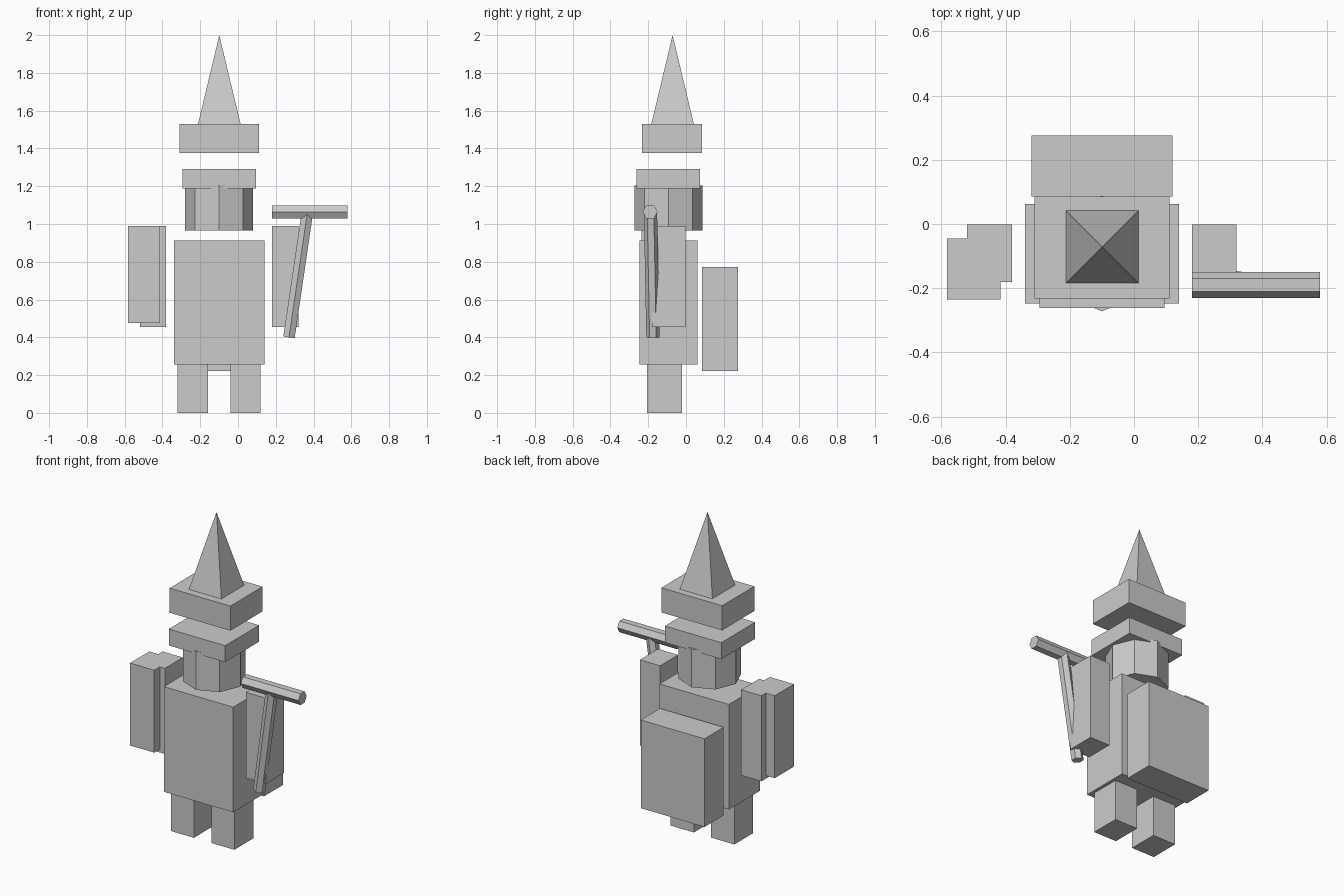
import bpy, bmesh, math
from mathutils import Vector

if "Cube" in bpy.data.objects:
    bpy.data.objects.remove(bpy.data.objects["Cube"])

grey = bpy.data.materials.new("plain grey")
grey.diffuse_color = (0.6, 0.6, 0.6, 1)
grey.use_nodes = True
grey.node_tree.nodes["Principled BSDF"].inputs["Base Color"].default_value = grey.diffuse_color


def finish(name, bm):
    bmesh.ops.recalc_face_normals(bm, faces=bm.faces)
    mesh = bpy.data.meshes.new(name)
    bm.to_mesh(mesh)
    bm.free()
    mesh.materials.append(grey)
    obj = bpy.data.objects.new(name, mesh)
    bpy.context.collection.objects.link(obj)
    return obj


def box(name, x, y, z):
    """Box from (min, max) ranges on each axis."""
    bm = bmesh.new()
    bmesh.ops.create_cube(bm, size=1)
    for v in bm.verts:
        v.co = [r[0] if c < 0 else r[1] for r, c in zip((x, y, z), v.co)]
    return finish(name, bm)


def prism(name, start, end, sides, r1, r2, turn=0.0):
    """Straight prism or cone between two points; turn rotates its cross-section."""
    start, end = Vector(start), Vector(end)
    axis = (end - start).normalized()
    # the first corner points toward -y, or -x for parts running along y
    u = Vector((0, -1, 0))
    u = (u - axis * u.dot(axis)).normalized()
    w = axis.cross(u)
    bm = bmesh.new()

    def ring(c, r):
        if r == 0:
            return [bm.verts.new(c)]
        angles = [turn + 2 * math.pi * i / sides for i in range(sides)]
        return [bm.verts.new(c + r * (u * math.cos(a) + w * math.sin(a))) for a in angles]

    low, high = ring(start, r1), ring(end, r2)
    bm.faces.new(low)
    if len(high) > 1:
        bm.faces.new(high)
    for i in range(sides):
        j = (i + 1) % sides
        if len(high) > 1:
            bm.faces.new((low[i], low[j], high[j], high[i]))
        else:
            bm.faces.new((low[i], low[j], high[0]))
    return finish(name, bm)


# Legs, torso and backpack
for side, x in (("left", -0.24), ("right", 0.04)):
    box(side + "_leg", (x - 0.08, x + 0.08), (-0.207, -0.02), (0, 0.255))
box("torso", (-0.34, 0.14), (-0.247, 0.062), (0.255, 0.912))
box("backpack", (-0.32, 0.12), (0.085, 0.275), (0.222, 0.773))

# Arms, with a shield block over the left one
box("left_arm", (-0.52, -0.38), (-0.18, -0.002), (0.455, 0.99))
box("right_arm", (0.18, 0.32), (-0.18, -0.002), (0.455, 0.99))
box("arm_block", (-0.582, -0.415), (-0.235, -0.045), (0.475, 0.99))

# Head and stacked hat
prism("head", (-0.1, -0.092, 0.965), (-0.1, -0.092, 1.203), 8, 0.18, 0.18)
box("hair", (-0.295, 0.095), (-0.262, 0.073), (1.187, 1.29))
box("hat_brim", (-0.31, 0.11), (-0.232, 0.086), (1.376, 1.53))
prism("hat_point", (-0.099, -0.071, 1.53), (-0.099, -0.071, 2.0), 4, 0.159, 0, math.pi / 4)

# Tool: tilted six-sided handle with a crossbar
prism("tool_handle", (0.27, -0.175, 0.4), (0.367, -0.188, 1.06), 6, 0.035, 0.035)
prism("tool_crossbar", (0.18, -0.19, 1.064), (0.58, -0.19, 1.064), 6, 0.04, 0.04)
